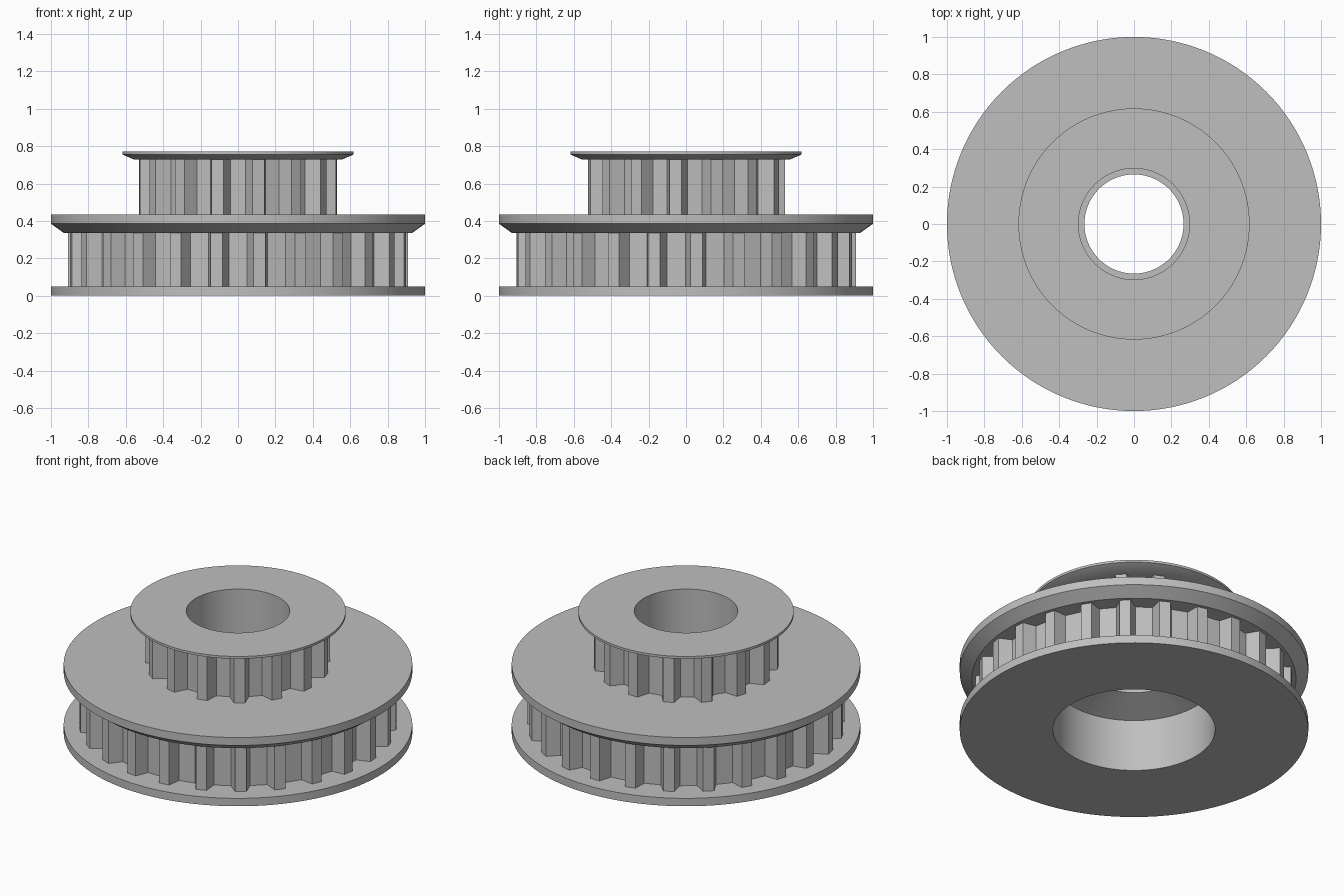
import bpy, bmesh, math

cube = bpy.data.objects.get("Cube")
if cube:
    bpy.data.objects.remove(cube, do_unlink=True)

SEGMENTS = 128
PHASE = math.radians(-54)

grey = bpy.data.materials.new("machined_grey")
grey.use_nodes = True
colour = (0.52, 0.52, 0.52, 1)
grey.diffuse_color = colour
grey.node_tree.nodes["Principled BSDF"].inputs["Base Color"].default_value = colour


def polar(radius, angle, z):
    return (radius * math.cos(angle), radius * math.sin(angle), z)


def loft(name, rings, closed, smooth):
    """Join rings of points with quads; closed also joins the last to the first."""
    bm = bmesh.new()
    loops = [[bm.verts.new(p) for p in ring] for ring in rings]
    pairs = list(zip(loops, loops[1:]))
    if closed:
        pairs.append((loops[-1], loops[0]))
    for a, b in pairs:
        n = len(a)
        for i in range(n):
            j = (i + 1) % n
            bm.faces.new((a[i], a[j], b[j], b[i]))
    bmesh.ops.recalc_face_normals(bm, faces=bm.faces)
    mesh = bpy.data.meshes.new(name)
    bm.to_mesh(mesh)
    bm.free()
    mesh.materials.append(grey)
    obj = bpy.data.objects.new(name, mesh)
    bpy.context.collection.objects.link(obj)
    if smooth:
        bpy.ops.object.select_all(action="DESELECT")
        obj.select_set(True)
        bpy.context.view_layer.objects.active = obj
        bpy.ops.object.shade_smooth_by_angle(angle=math.radians(25))
    return obj


def lathe(name, profile):
    rings = [[polar(r, math.tau * i / SEGMENTS, z) for i in range(SEGMENTS)]
             for r, z in profile]
    return loft(name, rings, True, True)


def toothed_wall(name, teeth, tip, root, bottom, top):
    """Trapezoid teeth around a drum, open where it meets the flanges."""
    tip_half, root_half = 0.032 / tip, 0.055 / root
    corners = []
    for k in range(teeth):
        centre = PHASE + math.tau * k / teeth
        corners += [(root, centre - root_half), (tip, centre - tip_half),
                    (tip, centre + tip_half), (root, centre + root_half)]
    rings = [[polar(r, a, z) for r, a in corners] for z in (bottom, top)]
    return loft(name, rings, False, False)


# Flanges, hidden cores and stepped bore in one turned profile
lathe("flanged_body", [
    (0.465, 0), (1, 0), (1, 0.05),                           # bottom flange
    (0.8, 0.05), (0.8, 0.335),                               # lower core
    (0.93, 0.335), (1, 0.385), (1, 0.435),                   # middle flange
    (0.43, 0.435), (0.43, 0.728),                            # upper core
    (0.555, 0.728), (0.618, 0.755), (0.618, 0.77),           # top flange
    (0.297, 0.77), (0.297, 0.435),                           # upper bore
    (0.265, 0.435), (0.265, 0.40), (0.465, 0.33),            # ledge and cone
])

# Toothed belt tracks
toothed_wall("lower_teeth", 25, 0.91, 0.83, 0.05, 0.335)
toothed_wall("upper_teeth", 15, 0.53, 0.45, 0.435, 0.728)
